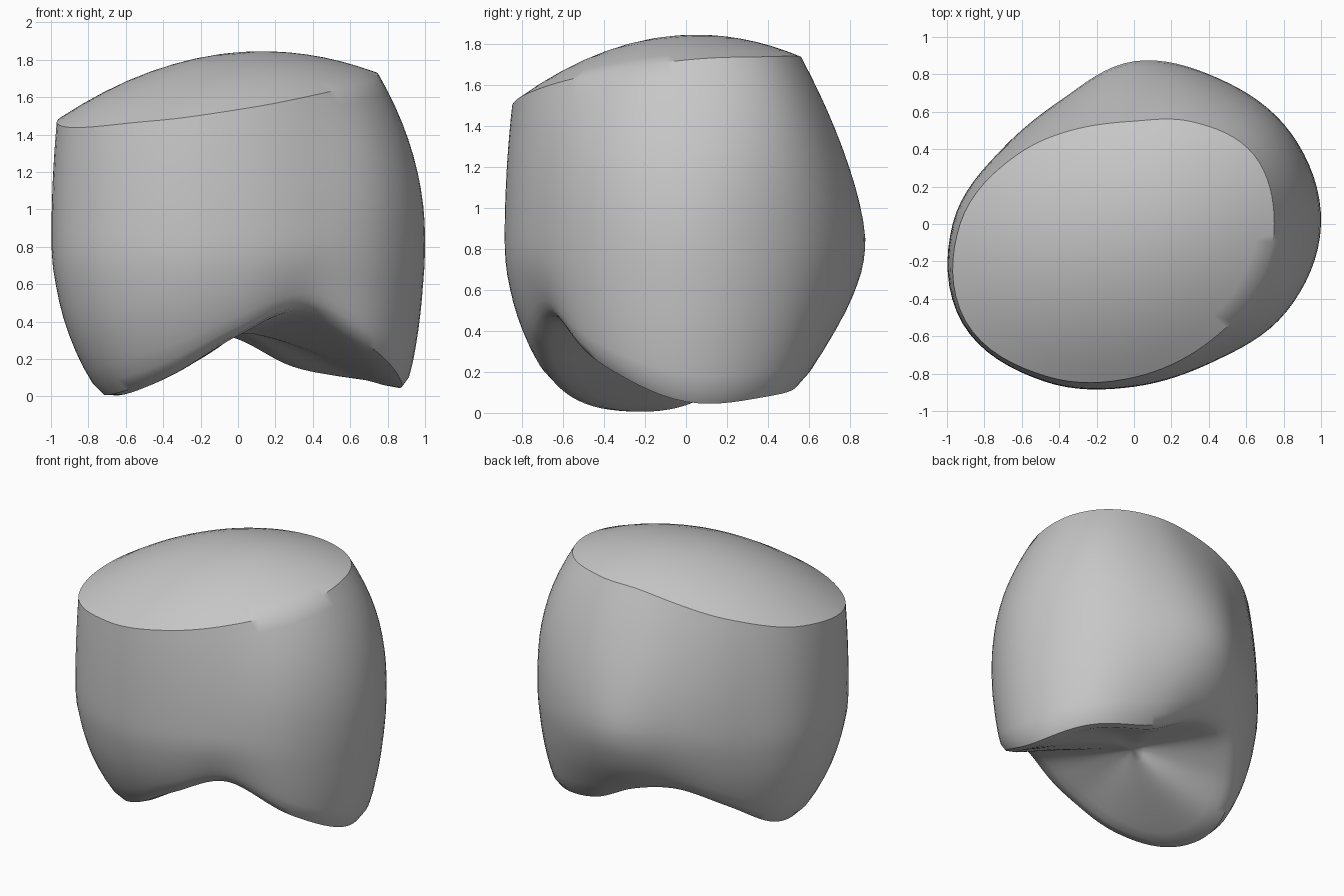
import bpy, bmesh, math

if "Cube" in bpy.data.objects:
    bpy.data.objects.remove(bpy.data.objects["Cube"], do_unlink=True)

# Outlines: one value every 30 degrees, counter-clockwise from +x
RIM = [.75, .74, .63, .55, .59, .73, .93, 1.04, .94, .82, .75, .74]
BULGE = [1.0, .97, .90, .87, .77, .81, .97, 1.06, .97, .87, .85, .94]
FOOT = [.90, .84, .65, .60, .62, .66, .72, .76, .73, .73, .75, .87]
FOOT_Z = [.07, .10, .17, .33, .38, .25, .06, .04, .15, .35, .49, .26]
# How full the wall is under the rim, and how flat each foot pad is
FULLNESS = [2.0, 2.4, 1.9, 1.45, 1.7, 2.0, 2.0, 2.0, 2.0, 2.0, 2.0, 2.2]
PAD = [1.4, 1.4, 1.4, 1.2, 1.2, 1.0, .8, .75, .85, 1.1, 1.3, 1.4]
SEGMENTS, WAIST, ARCH = 96, .85, .38


def around(values, turn):
    """Smooth periodic interpolation, turn in 0..1."""
    n = len(values)
    i, t = divmod(turn * n, 1)
    a, b, c, d = (values[(int(i) + k) % n] for k in (-1, 0, 1, 2))
    return b + t / 2 * (c - a + t * (2*a - 5*b + 4*c - d + t * (3*(b - c) + d - a)))


def dome(x, y):
    dx, dy = x - .13, y - .05
    return 1.845 - .31 * dx * dx - .42 * dy * dy + .1 * dx * dy


def meridian(turn):
    """Points from the crown, over the rim and wall, to the hollow underside."""
    rim, bulge, foot, low, full, pad = (
        around(v, turn) for v in (RIM, BULGE, FOOT, FOOT_Z, FULLNESS, PAD))
    ca, sa = math.cos(turn * math.tau), math.sin(turn * math.tau)
    top = dome(rim * ca, rim * sa)
    line = [(rim * k / 8, dome(rim * k / 8 * ca, rim * k / 8 * sa)) for k in range(1, 9)]
    for k in range(1, 11):
        t = 1 - k / 10
        line.append((rim + (bulge - rim) * (1 - t ** full), WAIST + (top - WAIST) * t))
    for k in range(1, 11):
        t = k / 10
        line.append((foot + (bulge - foot) * (1 - t ** 2.2), WAIST + (low - WAIST) * t))
    for k in range(9, 0, -1):
        s = k / 10
        line.append((foot * s, ARCH + (low - ARCH) * s ** pad))
    return [(r * ca, r * sa, z) for r, z in line]


# Body: domed crown, bulging wall and two feet with a groove between them
bm = bmesh.new()
lines = [[bm.verts.new(p) for p in meridian(i / SEGMENTS)] for i in range(SEGMENTS)]
crown = bm.verts.new((0, 0, dome(0, 0)))
hollow = bm.verts.new((0, 0, ARCH))
for i, a in enumerate(lines):
    b = lines[(i + 1) % SEGMENTS]
    bm.faces.new((crown, a[0], b[0]))
    bm.faces.new((hollow, b[-1], a[-1]))
    for k in range(len(a) - 1):
        bm.faces.new((a[k], a[k + 1], b[k + 1], b[k]))

# Soften the lower edge only, leaving the upper rim crisp
lower = [v for v in bm.verts if v.co.z < .65]
for _ in range(3):
    bmesh.ops.smooth_vert(bm, verts=lower, factor=.5,
                          use_axis_x=True, use_axis_y=True, use_axis_z=True)
base = min(v.co.z for v in bm.verts)
for v in lower:
    v.co.z -= base * (1 - v.co.z / .7)
bmesh.ops.recalc_face_normals(bm, faces=bm.faces)

mesh = bpy.data.meshes.new("rounded_block")
bm.to_mesh(mesh)
bm.free()
body = bpy.data.objects.new("rounded_block", mesh)
bpy.context.collection.objects.link(body)

# Plain grey
grey = bpy.data.materials.new("mid_grey")
grey.use_nodes = True
grey.diffuse_color = (.57, .57, .57, 1)
grey.node_tree.nodes["Principled BSDF"].inputs["Base Color"].default_value = (.57, .57, .57, 1)
mesh.materials.append(grey)

bpy.context.view_layer.objects.active = body
body.select_set(True)
bpy.ops.object.shade_smooth_by_angle(angle=math.radians(40))
